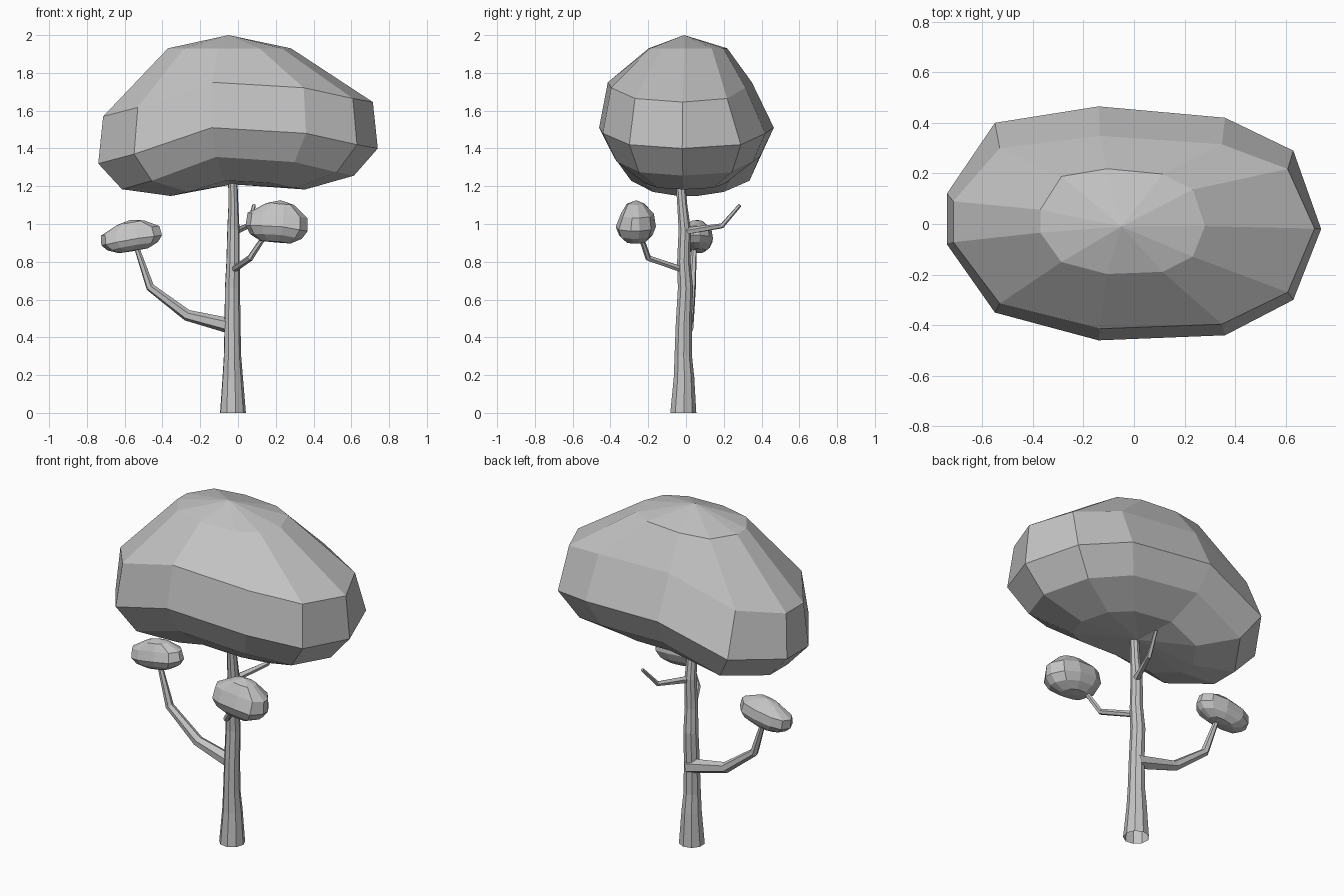
import bpy, bmesh, math
from mathutils import Vector, Matrix

cube = bpy.data.objects.get("Cube")
if cube:
    bpy.data.objects.remove(cube)

grey = bpy.data.materials.new("plain_grey")
grey.use_nodes = True
COLOUR = (0.55, 0.55, 0.55, 1)
grey.diffuse_color = COLOUR
grey.node_tree.nodes["Principled BSDF"].inputs["Base Color"].default_value = COLOUR


def finish(name, bm):
    bmesh.ops.recalc_face_normals(bm, faces=bm.faces)
    mesh = bpy.data.meshes.new(name)
    bm.to_mesh(mesh)
    bm.free()
    mesh.materials.append(grey)
    obj = bpy.data.objects.new(name, mesh)
    bpy.context.collection.objects.link(obj)


def bridge(bm, low, high):
    n = len(low)
    for i in range(n):
        j = (i + 1) % n
        bm.faces.new((low[i], low[j], high[j], high[i]))


# Foliage: widest outline, x, y and how far it sags at that place
OUTLINE = [(0.74, -0.02, 0.11), (0.63, 0.29, 0.09), (0.36, 0.42, 0.03),
           (-0.14, 0.465, 0), (-0.55, 0.40, 0.14), (-0.74, 0.12, 0.19),
           (-0.74, -0.08, 0.19), (-0.55, -0.35, 0.14), (-0.14, -0.46, 0),
           (0.36, -0.44, 0.03), (0.63, -0.30, 0.09)]
# Ring height, x scale, front y scale, back y scale, sag factor
RINGS = [(1.93, 0.44, 0.43, 0.47, 0), (1.75, 0.965, 0.90, 0.75, 0.95),
         (1.51, 1, 1, 1, 1), (1.355, 0.83, 0.83, 0.84, 0.9),
         (1.23, 0.48, 0.5, 0.5, 0.43)]


def foliage(name, matrix=Matrix(), bend=1):
    bm = bmesh.new()
    rings = []
    for z, sx, front, back, sag in RINGS:
        shift = -0.045 if sag == 0 else 0
        rings.append([bm.verts.new((x * sx + shift, y * (back if y > 0 else front),
                                    z - s * sag * bend)) for x, y, s in OUTLINE])
    for high, low in zip(rings, rings[1:]):
        bridge(bm, low, high)
    for ring, tip in ((rings[0], (-0.05, -0.01, 2)), (rings[-1], (-0.03, 0, 1.21))):
        pole = bm.verts.new(tip)
        for i, v in enumerate(ring):
            bm.faces.new((v, ring[(i + 1) % len(ring)], pole))
    bm.transform(matrix)
    finish(name, bm)


# Small leaf clumps: turned, scaled and flatter versions of the canopy
def clump(name, centre, scale, tilt, bend):
    matrix = (Matrix.Translation(centre) @ Matrix.Rotation(math.radians(tilt), 4, 'Y')
              @ Matrix.Diagonal((*scale, 1)) @ Matrix.Rotation(math.pi, 4, 'Z')
              @ Matrix.Translation((0, 0, -1.6)))
    foliage(name, matrix, bend)


foliage("canopy")
clump("right_leaf_clump", (-0.567, 0.06, 0.937), (0.22, 0.18, 0.21), -10, 0.15)
clump("left_leaf_clump", (0.207, -0.265, 1.013), (0.223, 0.23, 0.285), 4, 0.25)


# Trunk and branches: tapered tubes along a path of x, y, z, radius
def tube(name, path, sides, cap=True):
    bm = bmesh.new()
    points = [Vector(p[:3]) for p in path]
    rings = []
    for k, p in enumerate(points):
        along = points[min(k + 1, len(points) - 1)] - points[max(k - 1, 0)]
        if not cap:
            along = Vector((0, 0, 1))
        side = along.cross(Vector((0.3, 1, 0))).normalized()
        other = along.cross(side).normalized()
        ring = []
        for i in range(sides):
            a = math.tau * i / sides
            ring.append(bm.verts.new(p + path[k][3] * (side * math.cos(a) + other * math.sin(a))))
        rings.append(ring)
    for low, high in zip(rings, rings[1:]):
        bridge(bm, low, high)
    if cap:
        bm.faces.new(rings[-1])
    finish(name, bm)


tube("trunk", [(-0.028, -0.015, 0, 0.07), (-0.029, -0.011, 0.19, 0.055), (-0.03, -0.015, 0.3, 0.047),
               (-0.03, -0.012, 0.48, 0.043), (-0.03, -0.003, 0.66, 0.041), (-0.027, -0.012, 0.8, 0.036),
               (-0.025, -0.007, 0.97, 0.033), (-0.025, -0.02, 1.1, 0.027),
               (-0.028, -0.03, 1.23, 0.025)], 9, False)
tube("right_branch", [(-0.02, 0, 0.455, 0.042), (-0.27, 0.015, 0.517, 0.03),
                      (-0.465, 0.03, 0.665, 0.023), (-0.545, 0.045, 0.9, 0.013)], 6)
tube("left_branch", [(-0.03, -0.01, 0.755, 0.018), (0.065, -0.2, 0.82, 0.017),
                     (0.15, -0.245, 0.95, 0.013)], 6)
tube("back_twig", [(-0.02, -0.01, 0.96, 0.02), (0.055, 0.19, 0.99, 0.014),
                   (0.085, 0.285, 1.1, 0.01)], 5)
